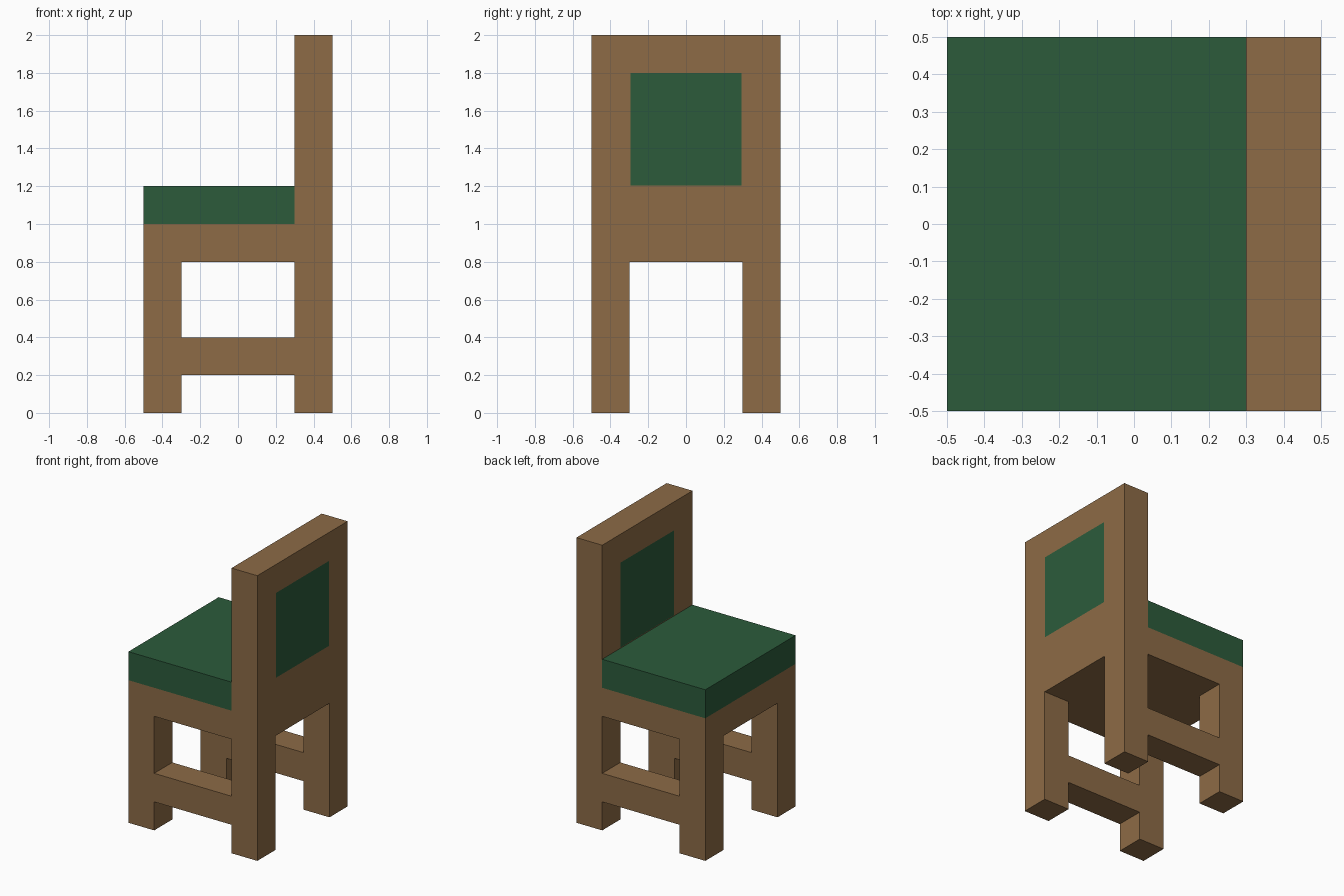
import bpy, bmesh
from mathutils import Vector

if "Cube" in bpy.data.objects:
    bpy.data.objects.remove(bpy.data.objects["Cube"], do_unlink=True)


def make_material(name, rgb):
    mat = bpy.data.materials.new(name)
    mat.use_nodes = True
    mat.diffuse_color = (*rgb, 1)
    mat.node_tree.nodes["Principled BSDF"].inputs["Base Color"].default_value = (*rgb, 1)
    return mat


wood = make_material("brown wood", (0.266, 0.147, 0.061))
fabric = make_material("green fabric", (0.025, 0.105, 0.044))


def box(name, low, high, mats, cuts=(), rule=None):
    """Box between two corners, with optional plane cuts and a rule that picks faces for the second material."""
    low, high = Vector(low), Vector(high)
    bm = bmesh.new()
    bmesh.ops.create_cube(bm, size=1)
    for v in bm.verts:
        v.co = (low + high) / 2 + v.co * (high - low)
    for point, normal in cuts:
        bmesh.ops.bisect_plane(bm, geom=bm.verts[:] + bm.edges[:] + bm.faces[:],
                               plane_co=point, plane_no=normal)
    if rule:
        for face in bm.faces:
            face.material_index = int(rule(face))
    mesh = bpy.data.meshes.new(name)
    bm.to_mesh(mesh)
    bm.free()
    for mat in mats:
        mesh.materials.append(mat)
    obj = bpy.data.objects.new(name, mesh)
    bpy.context.collection.objects.link(obj)
    return obj


# Legs and side stretchers, the same on both sides
for side, y in (("right", -0.5), ("left", 0.3)):
    for end, x in (("front", -0.5), ("back", 0.3)):
        box(f"{end}_leg_{side}", (x, y, 0), (x + 0.2, y + 0.2, 0.8), [wood])
    box(f"stretcher_{side}", (-0.3, y, 0.2), (0.3, y + 0.2, 0.4), [wood])

# Seat base and cushion
box("seat_base", (-0.5, -0.5, 0.8), (0.3, 0.5, 1), [wood])
box("seat_cushion", (-0.5, -0.5, 1), (0.3, 0.5, 1.2), [fabric])


# Backrest with a flush fabric panel on both broad faces
def is_panel(face):
    centre = face.calc_center_median()
    return abs(face.normal.x) > 0.9 and abs(centre.y) < 0.2 and 1.2 < centre.z < 1.8


panel_cuts = [((0, y, 0), (0, 1, 0)) for y in (-0.295, 0.295)]
panel_cuts += [((0, 0, z), (0, 0, 1)) for z in (1.205, 1.8)]
box("backrest", (0.3, -0.5, 0.8), (0.5, 0.5, 2), [wood, fabric], panel_cuts, is_panel)
